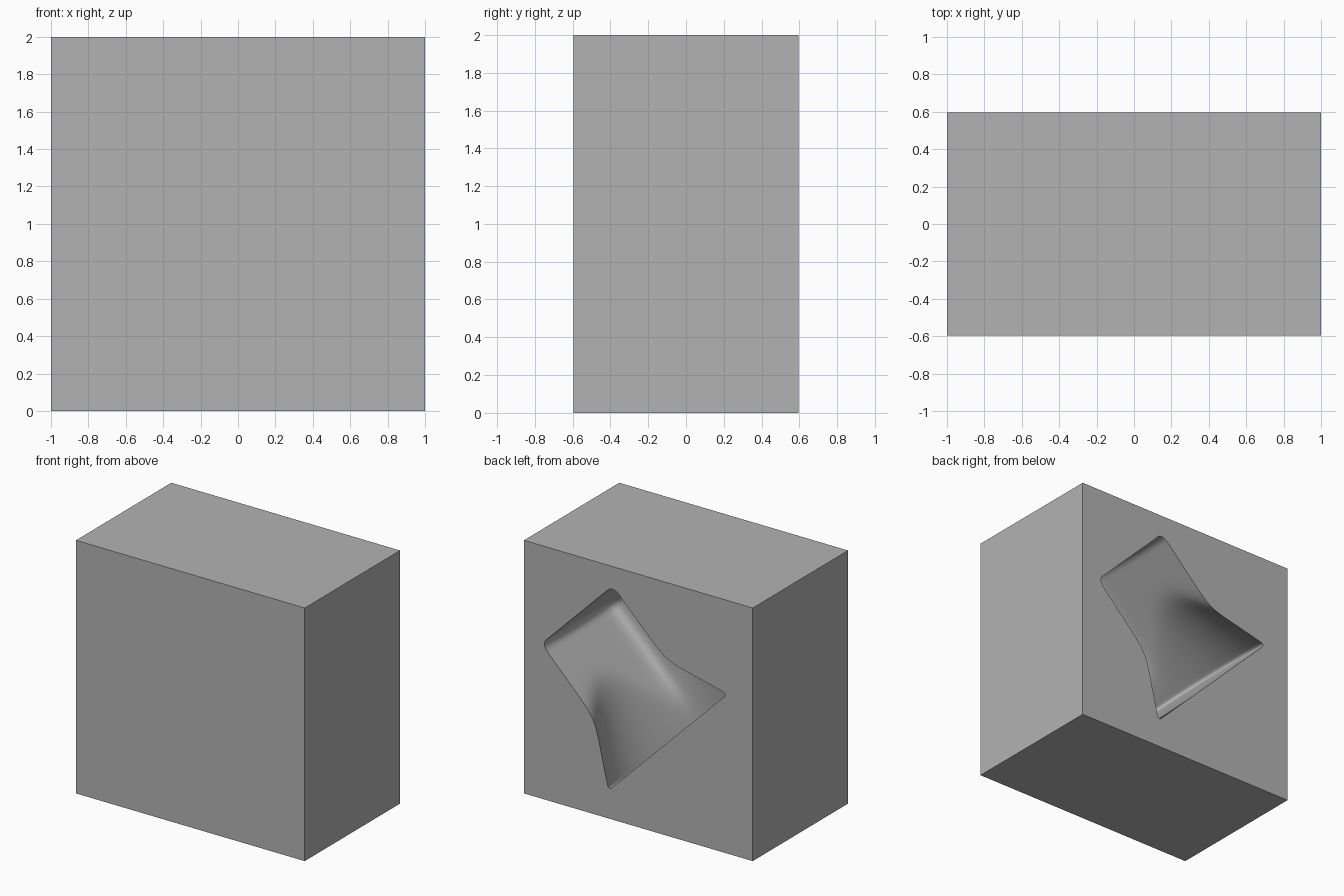
import bpy, bmesh, math
from mathutils import Vector

cube = bpy.data.objects.get("Cube")
if cube:
    bpy.data.objects.remove(cube, do_unlink=True)

HALF_DEPTH = 0.595
AXIS = Vector((0, HALF_DEPTH - 0.34, 1))      # axis of the flared pocket
ALONG = Vector((-1, 0, -1)).normalized()      # towards the flared end
ACROSS = Vector((-1, 0, 1)).normalized()
START, END = -0.757, 0.367
HALF_W, HALF_H = 0.44, 0.53
SEGMENTS = 144

grey = bpy.data.materials.new("mid_grey")
grey.use_nodes = True
colour = (0.45, 0.45, 0.45, 1)
grey.diffuse_color = colour
grey.node_tree.nodes["Principled BSDF"].inputs["Base Color"].default_value = colour


def make_object(name, bm):
    bmesh.ops.recalc_face_normals(bm, faces=bm.faces)
    mesh = bpy.data.meshes.new(name)
    bm.to_mesh(mesh)
    bm.free()
    mesh.materials.append(grey)
    obj = bpy.data.objects.new(name, mesh)
    bpy.context.collection.objects.link(obj)
    return obj


def radius(angle, s):
    """Rounded rectangular tube blended into a widening cone."""
    c, h = abs(math.cos(angle)) / HALF_W, abs(math.sin(angle)) / HALF_H
    tube = (c ** 14 + h ** 14) ** (-1 / 14)
    cone = max(0.05, 0.805 + 0.553 * (s - 0.36))
    return (tube ** 16 + cone ** 16) ** (1 / 16)


# Stations along the pocket: position and inward offset, rounded at both ends
def end_round(s, size, sign):
    steps = [math.pi / 2 * i / 6 for i in range(7)]
    return [(s + sign * size * (1 - math.cos(a)), size * (1 - math.sin(a))) for a in steps]


head = end_round(START, 0.07, 1)
tail = end_round(END, 0.035, -1)[::-1]
first, last = head[-1][0], tail[0][0]
body = [(first + (last - first) * i / 40, 0) for i in range(1, 40)]

# Pocket cutter
bm = bmesh.new()
rings = []
for s, inset in head + body + tail:
    ring = []
    for i in range(SEGMENTS):
        a = 2 * math.pi * i / SEGMENTS
        r = radius(a, s) - inset
        ring.append(bm.verts.new(AXIS + ALONG * s + ACROSS * r * math.cos(a)
                                 + Vector((0, r * math.sin(a), 0))))
    rings.append(ring)
for a, b in zip(rings, rings[1:]):
    for i in range(SEGMENTS):
        j = (i + 1) % SEGMENTS
        bm.faces.new((a[i], a[j], b[j], b[i]))
bm.faces.new(rings[0])
bm.faces.new(rings[-1])
cutter = make_object("pocket_cutter", bm)
cutter.hide_render = True

# Solid block
bm = bmesh.new()
bmesh.ops.create_cube(bm, size=2)
for v in bm.verts:
    v.co.y *= HALF_DEPTH
    v.co.z += 1
block = make_object("block", bm)

# Cut the pocket into the back of the block
cut = block.modifiers.new("pocket", 'BOOLEAN')
cut.operation = 'DIFFERENCE'
cut.solver = 'EXACT'
cut.object = cutter
bpy.ops.object.select_all(action='DESELECT')
block.select_set(True)
bpy.context.view_layer.objects.active = block
bpy.ops.object.modifier_apply(modifier=cut.name)
bpy.data.objects.remove(cutter, do_unlink=True)
bpy.ops.object.shade_smooth_by_angle(angle=math.radians(35))
